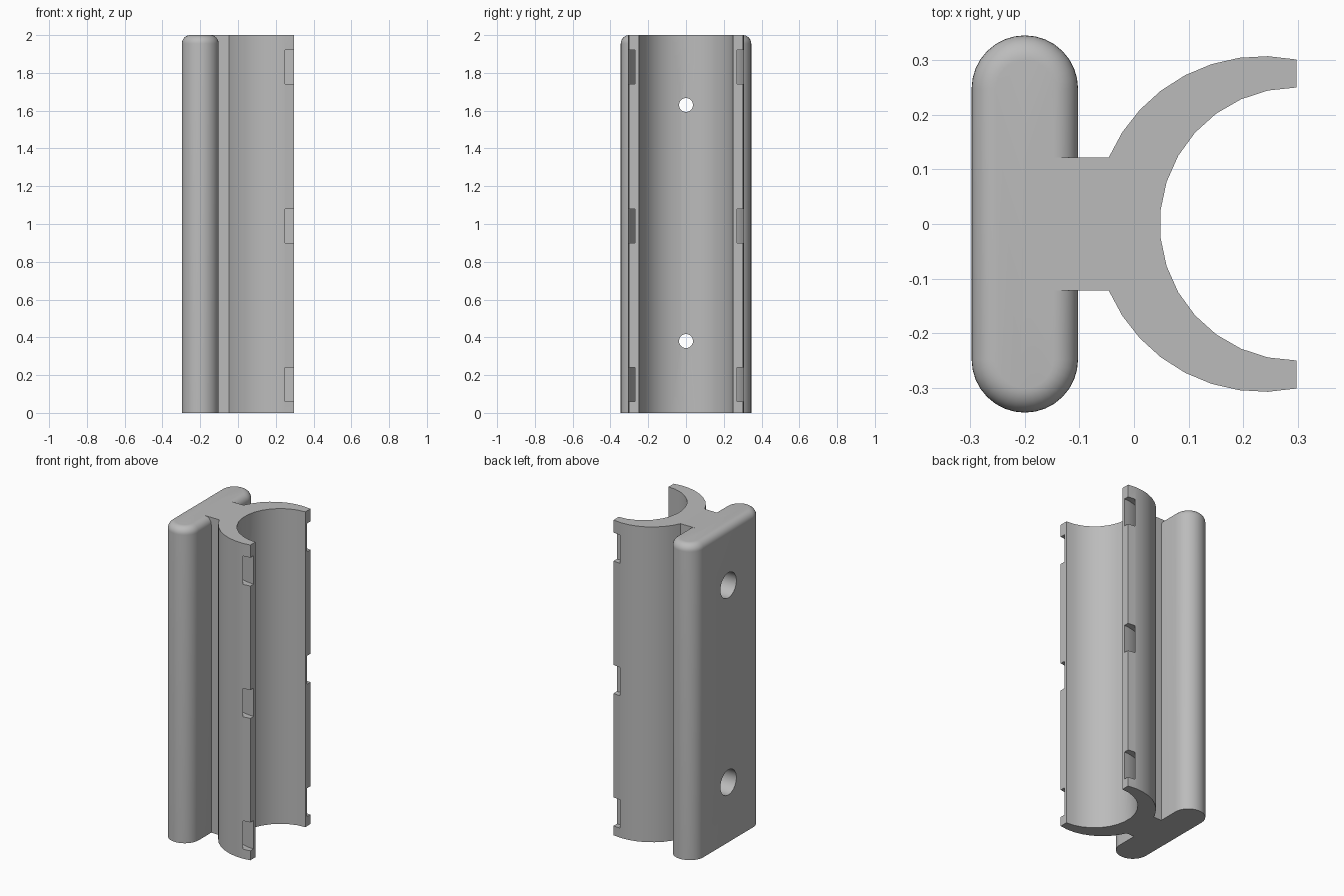
import bpy, bmesh
from math import sin, cos, pi, radians
from mathutils import Matrix

cube = bpy.data.objects.get("Cube")
if cube:
    bpy.data.objects.remove(cube, do_unlink=True)

HEIGHT = 2.0
grey = bpy.data.materials.new("plain grey")
grey.use_nodes = True
colour = (0.5, 0.5, 0.5, 1)
grey.diffuse_color = colour
grey.node_tree.nodes["Principled BSDF"].inputs["Base Color"].default_value = colour


def loft(name, rings, closed=False):
    """Skin a stack of equal rings; cap the ends unless the stack closes on itself."""
    bm = bmesh.new()
    loops = [[bm.verts.new(p) for p in ring] for ring in rings]
    pairs = list(zip(loops, loops[1:])) + ([(loops[-1], loops[0])] if closed else [])
    for a, b in pairs:
        for i in range(len(a)):
            j = (i + 1) % len(a)
            bm.faces.new((a[i], a[j], b[j], b[i]))
    if not closed:
        bm.faces.new(loops[0])
        bm.faces.new(loops[-1])
    bmesh.ops.recalc_face_normals(bm, faces=bm.faces)
    mesh = bpy.data.meshes.new(name)
    bm.to_mesh(mesh)
    bm.free()
    mesh.materials.append(grey)
    obj = bpy.data.objects.new(name, mesh)
    bpy.context.collection.objects.link(obj)
    return obj


def arc(cx, cy, r, start, end, steps):
    return [(cx + r * cos(radians(start + (end - start) * i / steps)),
             cy + r * sin(radians(start + (end - start) * i / steps)))
            for i in range(steps + 1)]


def combine(target, tool, operation):
    mod = target.modifiers.new(operation.title(), 'BOOLEAN')
    mod.operation = operation
    mod.solver = 'EXACT'
    mod.object = tool
    bpy.context.view_layer.objects.active = target
    bpy.ops.object.modifier_apply(modifier=mod.name)
    bpy.data.objects.remove(tool, do_unlink=True)


# Mounting plate: stadium section, rounded over at the top only
def stadium(z, inset):
    r = 0.0975 - inset
    ends = arc(-0.2, 0.248, r, 0, 180, 16) + arc(-0.2, -0.248, r, 180, 360, 16)
    return [(x, y, z) for x, y in ends]


fillet = 0.045
rings = [stadium(0, 0)]
for i in range(9):
    a = i / 8 * pi / 2
    rings.append(stadium(HEIGHT - fillet + fillet * sin(a), fillet * (1 - cos(a))))
holder = loft("clip_holder", rings)

# Web and open C-shaped clip
upper = arc(0.236, 0, 0.3075, 156.7, 78.5, 8)
lower = [(x, -y) for x, y in reversed(upper)]
bore = arc(0.2975, 0, 0.25, 90, 270, 15)
web_y = upper[0][1]
profile = [(-0.2, web_y)] + upper + bore + lower + [(-0.2, -web_y)]
clip = loft("clip", [[(x, y, z) for x, y in profile] for z in (0, HEIGHT)])
combine(holder, clip, 'UNION')

# Curved strap channels running inside the clip wall
for z0 in (0.06, 0.90, 1.74):
    section = ((0.269, z0), (0.311, z0), (0.311, z0 + 0.18), (0.269, z0 + 0.18))
    sweep = [[(0.2975 + r * cos(a), r * sin(a), z) for r, z in section]
             for a in (2 * pi * i / 60 for i in range(60))]
    combine(holder, loft("strap_channel", sweep, closed=True), 'DIFFERENCE')

# Screw holes with deep head recesses in the back of the plate
for z0 in (0.38, 1.63):
    steps = ((-0.4, 0.08), (-0.1, 0.08), (-0.1, 0.037), (0.15, 0.037))
    rings = [[(x, r * cos(a), z0 + r * sin(a))
              for a in (2 * pi * i / 32 for i in range(32))] for x, r in steps]
    combine(holder, loft("screw_hole", rings), 'DIFFERENCE')

# Smooth curves, sharp edges
bpy.ops.object.select_all(action='DESELECT')
holder.select_set(True)
bpy.context.view_layer.objects.active = holder
bpy.ops.object.shade_smooth_by_angle(angle=radians(30))
